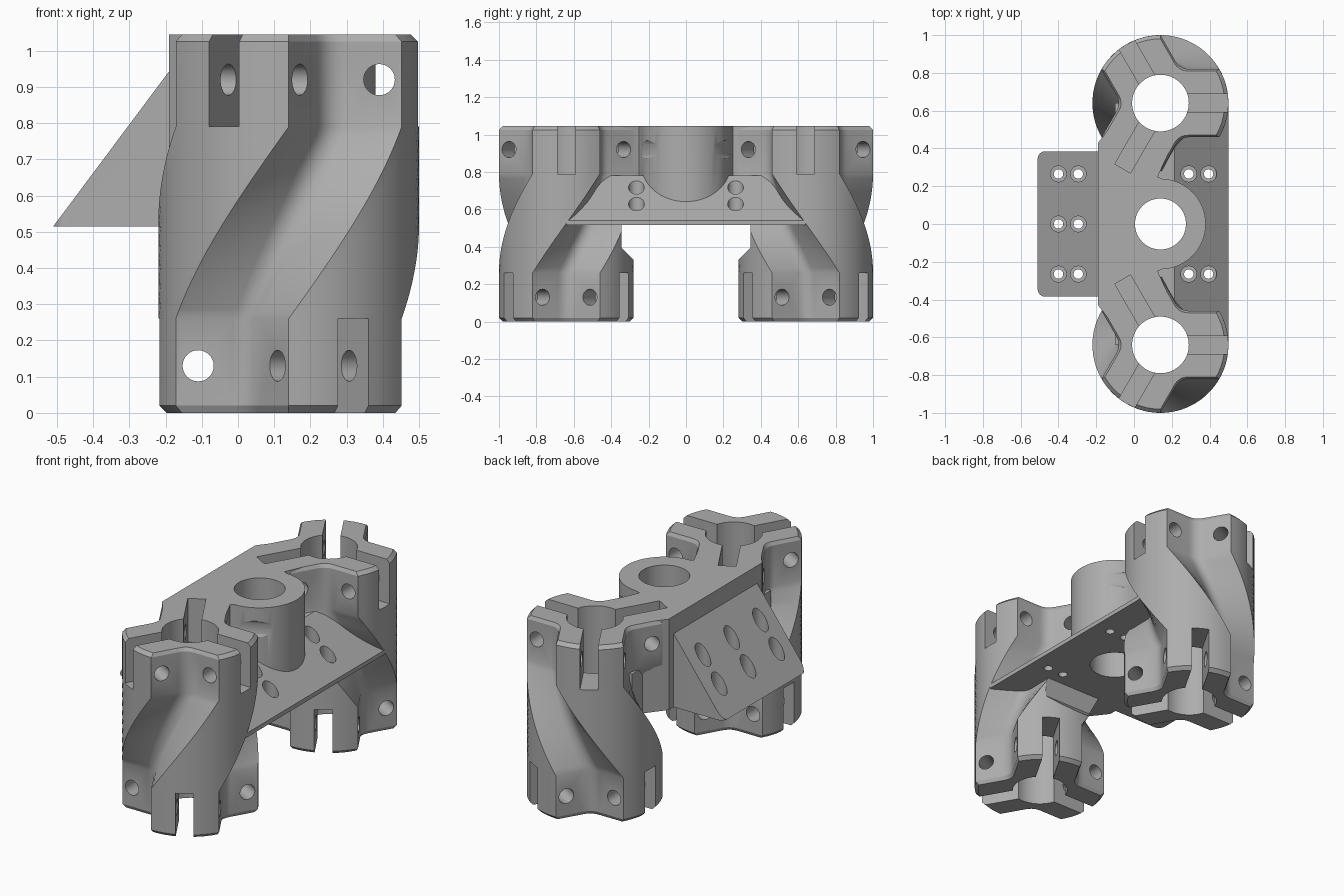
import bpy, bmesh
from math import sin, cos, pi, radians
from mathutils import Vector, Matrix

cube = bpy.data.objects.get("Cube")
if cube:
    bpy.data.objects.remove(cube)

TOP, DECK = 1.045, 0.515        # overall height, underside of the bridge
CX, CY = 0.14, 0.64             # column axis
R, ARM = 0.36, 0.18             # column radius, half width of an arm
LOW, HIGH = 0.26, 0.79          # twist starts and ends here

grey = bpy.data.materials.new("plain grey")
grey.use_nodes = True
grey.diffuse_color = (0.42, 0.42, 0.42, 1)
grey.node_tree.nodes["Principled BSDF"].inputs["Base Color"].default_value = (0.42, 0.42, 0.42, 1)


def finish(name, bm):
    bmesh.ops.recalc_face_normals(bm, faces=bm.faces)
    mesh = bpy.data.meshes.new(name)
    bm.to_mesh(mesh)
    bm.free()
    mesh.materials.append(grey)
    obj = bpy.data.objects.new(name, mesh)
    bpy.context.collection.objects.link(obj)
    return obj


def loft(name, rings):
    """Skin a stack of equal rings and cap both ends."""
    bm = bmesh.new()
    loops = [[bm.verts.new(p) for p in ring] for ring in rings]
    n = len(loops[0])
    for a, b in zip(loops, loops[1:]):
        for i in range(n):
            j = (i + 1) % n
            bm.faces.new((a[i], a[j], b[j], b[i]))
    bm.faces.new(loops[0])
    bm.faces.new(loops[-1])
    return finish(name, bm)


def prism(name, outline, z0, z1):
    return loft(name, [[(x, y, z) for x, y in outline] for z in (z0, z1)])


def extrude_y(name, outline, half):
    return loft(name, [[(x, y, z) for x, z in outline] for y in (-half, half)])


def rod(name, start, end, radius, segments=32):
    start, end = Vector(start), Vector(end)
    axis = end - start
    bm = bmesh.new()
    bmesh.ops.create_cone(bm, cap_ends=True, segments=segments, radius1=radius, radius2=radius,
                          depth=axis.length,
                          matrix=Matrix.Translation((start + end) / 2)
                          @ axis.to_track_quat('Z', 'Y').to_matrix().to_4x4())
    return finish(name, bm)


def combine(base, tool, operation):
    mod = base.modifiers.new(tool.name, 'BOOLEAN')
    mod.operation, mod.object, mod.solver = operation, tool, 'EXACT'
    bpy.context.view_layer.objects.active = base
    bpy.ops.object.modifier_apply(modifier=mod.name)
    bpy.data.objects.remove(tool)


def trefoil():
    """Three arms of a circle with V notches, softened at the root."""
    pts = []
    for k in range(3):
        a = 2 * pi * k / 3
        for i in range(11):
            t = a + radians(-30 + 6 * i)
            pts.append(Vector((R * cos(t), R * sin(t))))
        root = Vector((cos(a + pi / 3), sin(a + pi / 3))) * ARM / sin(pi / 3)
        before = root + Vector((cos(a), sin(a))) * 0.05
        after = root + Vector((cos(a + 2 * pi / 3), sin(a + 2 * pi / 3))) * 0.05
        for i in range(6):
            t = i / 5
            pts.append(before * (1 - t) ** 2 + root * 2 * t * (1 - t) + after * t * t)
    return pts


def column(name, side):
    steps = 20
    levels = [(0, 0.945), (0.02, 1)]
    levels += [(LOW + (HIGH - LOW) * i / steps, 1) for i in range(steps + 1)]
    levels += [(TOP - 0.02, 1), (TOP, 0.945)]
    rings = []
    for z, scale in levels:
        t = min(1, max(0, (z - LOW) / (HIGH - LOW)))
        turn = Matrix.Rotation(-pi / 3 * (1 - t), 2)
        ring = [turn @ p * scale for p in trefoil()]
        rings.append([(CX + p.x, side * (p.y - CY), z) for p in ring])
    return loft(name, rings)


# Bridge block with the two inner arms flowing into it
half = [(-0.19, -0.43), (-0.05, -0.61), (CX, -CY), (0.225, -0.47), (0.125, -0.25), (0.28, -0.18)]
outline = half + [(x, -y) for x, y in reversed(half)]
body = prism("twin_column_bracket", outline, DECK, TOP)

# Sloped tray between the columns
combine(body, extrude_y("tray", [(-0.1, DECK), (0.5, DECK), (0.5, 0.54), (0.215, 0.78), (-0.1, 0.78)], CY), 'UNION')

# Sloped mounting wedge with rounded vertical corners
wedge = extrude_y("wedge", [(-0.51, DECK), (-0.1, DECK), (-0.1, 0.95), (-0.185, 0.95)], 0.385)
corner = []
for cy, start in ((-0.345, 270), (0.345, 180)):
    for i in range(7):
        t = radians(start - 15 * i)
        corner.append((-0.47 + 0.04 * cos(t), cy + 0.04 * sin(t)))
combine(wedge, prism("rounding", corner + [(0, 0.385), (0, -0.385)], 0.4, 1.1), 'INTERSECT')
combine(body, wedge, 'UNION')

# Centre post and the two columns
combine(body, rod("post", (CX, 0, DECK), (CX, 0, TOP), 0.24, 64), 'UNION')
for side, name in ((1, "front_column"), (-1, "back_column")):
    combine(body, column(name, side), 'UNION')

# Relief on the inner sides of the columns below the bridge
combine(body, loft("relief", [[(x, y, z) for y, z in
        ((-0.25, 0.30), (0.25, 0.30), (0.345, 0.395), (0.345, DECK), (-0.345, DECK), (-0.345, 0.395))]
        for x in (-0.4, 0.6)]), 'DIFFERENCE')

# Vertical bores
for y, radius in ((-CY, 0.15), (0, 0.135), (CY, 0.15)):
    combine(body, rod("bore", (CX, y, -0.1), (CX, y, 1.2), radius, 64), 'DIFFERENCE')

# Clamping slot and cross hole in each arm, at both ends of each column
for side in (1, -1):
    for first, z0, z1, hole_z in ((0, HIGH, 1.2, 0.92), (60, -0.1, LOW, 0.13)):
        for k in range(3):
            a = radians(first + 120 * k)
            along, across = Vector((cos(a), sin(a))), Vector((sin(a), -cos(a)))

            def place(u, v):
                p = along * u + across * v
                return (CX + p.x, side * (p.y - CY))

            slot = [place(u, v) for u, v in ((0.05, -0.048), (0.4, -0.048), (0.4, 0.048), (0.05, 0.048))]
            combine(body, prism("slot", slot, z0, z1), 'DIFFERENCE')
            ends = [(*place(0.25, v), hole_z) for v in (-0.26, 0.26)]
            combine(body, rod("pin_hole", *ends, 0.043), 'DIFFERENCE')
            if first == 0 and k == 1:
                # tool access past the post
                reach = [(*place(0.25, v), hole_z) for v in (0.182, 0.7)]
                combine(body, rod("access", *reach, 0.08), 'DIFFERENCE')

# Counterbored screw holes in wedge and tray
spots = [(x, y) for x in (-0.4, -0.295) for y in (-0.265, 0, 0.265)]
spots += [(x, y) for x in (0.29, 0.395) for y in (-0.265, 0.265)]
for x, y in spots:
    combine(body, rod("screw_hole", (x, y, 0.4), (x, y, 1), 0.025, 24), 'DIFFERENCE')
    combine(body, rod("counterbore", (x, y, 0.565), (x, y, 1), 0.042, 24), 'DIFFERENCE')

bpy.ops.object.select_all(action='DESELECT')
body.select_set(True)
bpy.context.view_layer.objects.active = body
bpy.ops.object.shade_smooth_by_angle(angle=radians(25))
